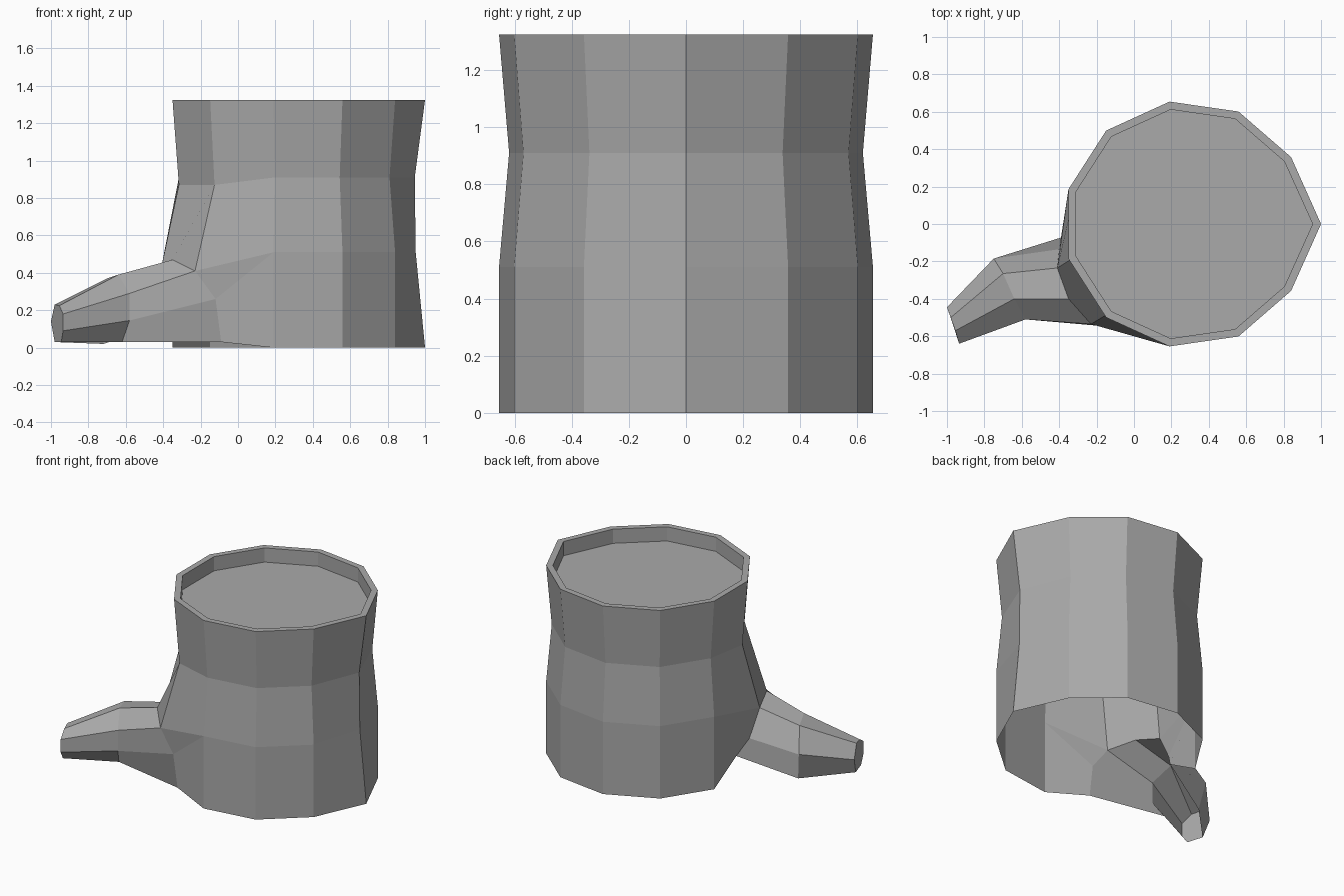
import bpy, bmesh, math
from mathutils import Vector

cube = bpy.data.objects.get("Cube")
if cube:
    bpy.data.objects.remove(cube, do_unlink=True)

SIDES, CENTRE, RADIUS = 11, 0.284, 0.661

grey = bpy.data.materials.new("grey_wood")
grey.use_nodes = True
colour = (0.4, 0.4, 0.4, 1)
grey.diffuse_color = colour
grey.node_tree.nodes["Principled BSDF"].inputs["Base Color"].default_value = colour

bm = bmesh.new()


def ring(z, scale, tip, columns=range(SIDES)):
    """Eleven-sided trunk ring, with column 0 pushed out to x = tip."""
    verts = {}
    for i in columns:
        a = math.tau * i / SIDES
        x = tip if i == 0 else CENTRE + RADIUS * scale * math.cos(a)
        verts[i] = bm.verts.new((x, RADIUS * scale * math.sin(a), z))
    return verts


def bridge(lower, upper, columns=range(SIDES)):
    for i in columns:
        j = (i + 1) % SIDES
        bm.faces.new((lower[i], lower[j], upper[j], upper[i]))


# Trunk rings; the lower two are open where the root leaves the trunk
round_side = [8, 9, 10, 0, 1, 2, 3, 4, 5]
base = ring(0, 1, 1.0, round_side)
low = ring(0.51, 1, 0.95, round_side)
waist = ring(0.91, 0.946, 0.945)
waist[6].co.z = waist[7].co.z = 0.87
top = ring(1.325, 1, 1.0)
rim = ring(1.325, 0.935, 0.955)
floor = ring(1.225, 0.935, 0.955)

bridge(base, low, round_side[:-1])
bridge(low, waist, round_side[:-1])
bridge(waist, top)
bridge(top, rim)
bridge(rim, floor)
bm.faces.new([floor[i] for i in range(SIDES)])

# Root cross-sections, from the back lower edge over the top to the front
sections = [
    [(-.35, -.06, .14), (-.40, -.135, .25), (-.41, -.235, .43), (-.35, -.40, .47),
     (-.23, -.535, .41), (-.12, -.55, .26), (-.09, -.545, .03)],
    [(-.72, -.22, .02), (-.75, -.185, .21), (-.70, -.265, .37), (-.64, -.40, .39),
     (-.58, -.51, .29), (-.58, -.51, .145), (-.62, -.44, .03)],
    [(-.98, -.49, .03), (-1, -.445, .14), (-.98, -.50, .23), (-.955, -.57, .225),
     (-.935, -.64, .18), (-.935, -.64, .09), (-.945, -.60, .03)],
]
root = [[bm.verts.new(p) for p in s] for s in sections]
for inner, outer in zip(root, root[1:]):
    for k in range(6):
        bm.faces.new((inner[k], inner[k + 1], outer[k + 1], outer[k]))
bm.faces.new(root[-1])

# Flare joining the root to the trunk
t = root[0]
for face in (
    (waist[5], waist[6], t[2], low[5]),
    (waist[6], waist[7], t[4], t[3], t[2]),
    (waist[7], waist[8], low[8], t[4]),
    (low[5], t[2], t[1]),
    (low[5], t[1], t[0], base[5]),
    (low[8], t[4], t[5]),
    (low[8], t[5], t[6], base[8]),
):
    bm.faces.new(face)

# Point all faces outward, judged by the cut top of the stump
bmesh.ops.recalc_face_normals(bm, faces=bm.faces)
bm.normal_update()
cut = max(bm.faces, key=lambda f: f.calc_area() if len(f.verts) == SIDES else 0)
if cut.normal.dot(Vector((0, 0, 1))) < 0:
    bmesh.ops.reverse_faces(bm, faces=bm.faces)

mesh = bpy.data.meshes.new("stump")
bm.to_mesh(mesh)
bm.free()
mesh.materials.append(grey)
stump = bpy.data.objects.new("tree_stump", mesh)
bpy.context.collection.objects.link(stump)
